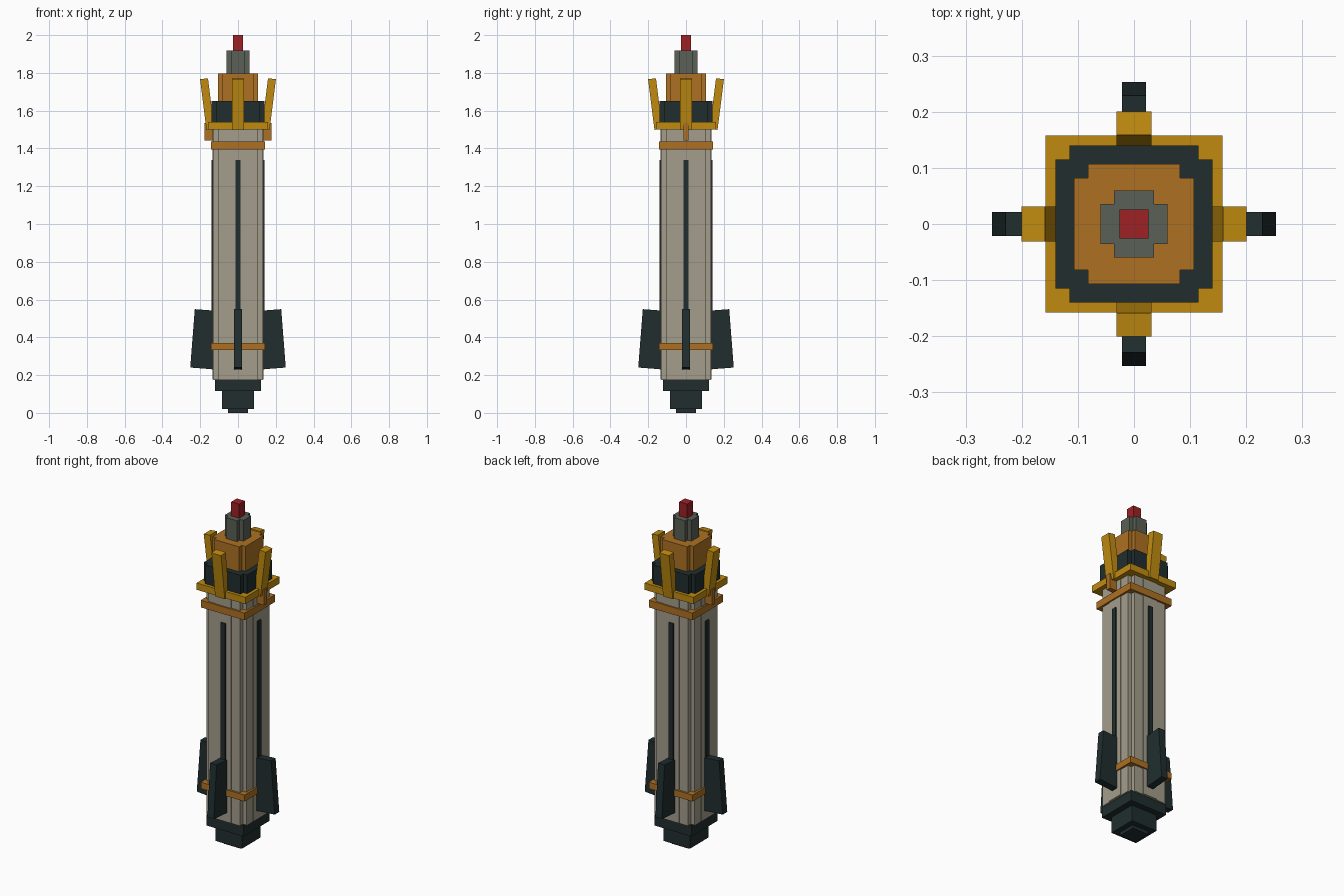
import bpy, math
from mathutils import Matrix, Vector

if "Cube" in bpy.data.objects:
    bpy.data.objects.remove(bpy.data.objects["Cube"])


def material(name, rgb):
    m = bpy.data.materials.new(name)
    m.diffuse_color = (*rgb, 1)
    m.use_nodes = True
    m.node_tree.nodes["Principled BSDF"].inputs["Base Color"].default_value = m.diffuse_color
    return m


BEIGE = material("warm grey hull", (0.37, 0.34, 0.26))
DARK = material("dark slate", (0.015, 0.027, 0.028))
GOLD = material("gold", (0.53, 0.26, 0.005))
ORANGE = material("copper orange", (0.42, 0.165, 0.016))
GREY = material("mid grey", (0.10, 0.115, 0.092))
RED = material("red", (0.34, 0.015, 0.018))


def box(name, hx, hy, z0, z1, mat, x=0.0, tilt=0.0, turn=0.0):
    """Box with half sizes hx, hy, moved out along x, tilted, then turned about z."""
    bpy.ops.mesh.primitive_cube_add(size=2)
    ob = bpy.context.object
    ob.name = name
    ob.data.transform(Matrix.Diagonal((hx, hy, (z1 - z0) / 2, 1)))
    ob.data.materials.append(mat)
    ob.matrix_world = (Matrix.Rotation(turn, 4, 'Z')
                       @ Matrix.Translation(Vector((x, 0, (z0 + z1) / 2)))
                       @ Matrix.Rotation(tilt, 4, 'Y'))
    return ob


def stepped(name, a, b, z0, z1, mat):
    """Column with notched corners, from two crossed boxes."""
    box(name + "_wide", a, b, z0, z1, mat)
    box(name + "_deep", b, a, z0, z1, mat)


# Nozzle and base
box("nozzle_tip", 0.053, 0.053, 0.0, 0.03, DARK)
box("nozzle", 0.085, 0.085, 0.02, 0.12, DARK)
box("base_plate", 0.121, 0.121, 0.115, 0.178, DARK)

# Hull with notched corners and raised centre panels
stepped("hull", 0.13, 0.105, 0.175, 1.51, BEIGE)
stepped("hull_panel", 0.134, 0.048, 0.178, 1.505, BEIGE)

# Square bands
box("lower_band", 0.142, 0.142, 0.333, 0.371, ORANGE)
box("upper_band", 0.142, 0.142, 1.395, 1.437, ORANGE)
box("prong_ring", 0.158, 0.158, 1.50, 1.54, GOLD)

# Stacked nose
stepped("collar", 0.14, 0.115, 1.51, 1.65, DARK)
stepped("nose", 0.107, 0.082, 1.64, 1.796, ORANGE)
stepped("nose_neck", 0.06, 0.036, 1.79, 1.918, GREY)
box("nose_tip", 0.026, 0.026, 1.91, 2.0, RED)

# Four-fold parts: side strips, fins and prongs
for i, side in enumerate(("right", "back", "left", "front")):
    turn = i * math.pi / 2
    box("strip_" + side, 0.01, 0.0145, 0.23, 1.34, DARK, 0.131, 0, turn)
    box("fin_" + side, 0.06, 0.021, 0.235, 0.545, DARK, 0.181, -0.077, turn)
    box("prong_" + side, 0.021, 0.031, 1.50, 1.77, GOLD, 0.163, 0.125, turn)

# Small brackets under the ring on the two sides
for side, turn in (("right", 0), ("left", math.pi)):
    box("bracket_" + side, 0.028, 0.014, 1.443, 1.535, ORANGE, 0.15, 0, turn)
